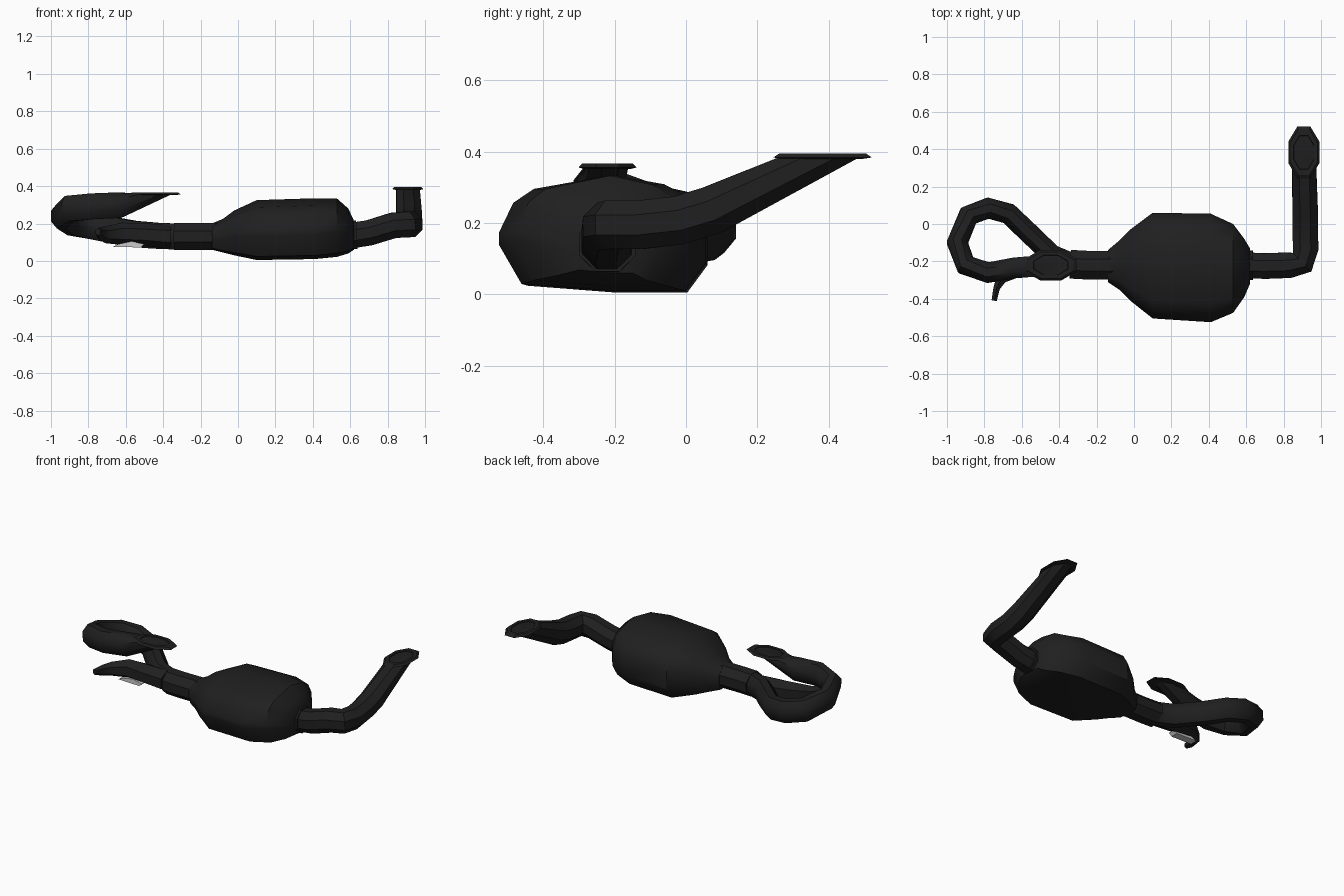
import bpy, bmesh, math
from mathutils import Vector

cube = bpy.data.objects.get("Cube")
if cube:
    bpy.data.objects.remove(cube)


def material(name, level):
    m = bpy.data.materials.new(name)
    m.use_nodes = True
    col = (level, level, level, 1)
    m.diffuse_color = col
    bsdf = m.node_tree.nodes["Principled BSDF"]
    bsdf.inputs["Base Color"].default_value = col
    bsdf.inputs["Roughness"].default_value = 0.7
    return m


BLACK = material("black_metal", 0.014)
GREY = material("light_grey", 0.6)


def loft(name, rings, mat=BLACK, angle=40):
    """Skin a list of equal-length point rings and cap both ends."""
    bm = bmesh.new()
    loops = [[bm.verts.new(p) for p in ring] for ring in rings]
    n = len(loops[0])
    for a, b in zip(loops, loops[1:]):
        for i in range(n):
            j = (i + 1) % n
            bm.faces.new((a[i], a[j], b[j], b[i]))
    bm.faces.new(loops[0][::-1])
    bm.faces.new(loops[-1])
    bmesh.ops.recalc_face_normals(bm, faces=bm.faces)
    me = bpy.data.meshes.new(name)
    bm.to_mesh(me)
    bm.free()
    me.materials.append(mat)
    ob = bpy.data.objects.new(name, me)
    bpy.context.collection.objects.link(ob)
    bpy.ops.object.select_all(action='DESELECT')
    ob.select_set(True)
    bpy.context.view_layer.objects.active = ob
    bpy.ops.object.shade_smooth_by_angle(angle=math.radians(angle))
    return ob


def ellipse(c, u, v, ru, rv, sides=8):
    c = Vector(c)
    pts = []
    for i in range(sides):
        a = 2 * math.pi * (i + 0.5) / sides
        pts.append(c + u * ru * math.cos(a) + v * rv * math.sin(a))
    return pts


def pipe(name, path, wide, tall, mouth=None):
    """Sweep an eight-sided tube; a mouth gives a level cut at the end."""
    pts = [Vector(p) for p in path]
    rings = []
    for i, p in enumerate(pts):
        before = (p - pts[max(i - 1, 0)]).normalized()
        after = (pts[min(i + 1, len(pts) - 1)] - p).normalized()
        t = (before + after).normalized()
        u = t.cross(Vector((0, 0, 1))).normalized()
        if mouth and i == len(pts) - 1:
            forward = Vector((t.x, t.y, 0)).normalized()
            rings.append(ellipse(p, u, -forward, mouth[0], mouth[1]))
        else:
            rings.append(ellipse(p, u, u.cross(t), wide, tall))
    return loft(name, rings)


def flange(name, c, rx, ry):
    """Thin bevelled oval rim with a sunken opening."""
    X, Y = Vector((1, 0, 0)), Vector((0, 1, 0))
    steps = [(0.8, -0.012), (1, -0.008), (0.88, 0.003), (0.66, 0.003), (0.6, -0.012)]
    loft(name, [ellipse(Vector(c) + Vector((0, 0, dz)), X, Y, rx * s, ry * s)
                for s, dz in steps], angle=25)


# Muffler body: one faceted section scaled along x
section = [(0, .5), (.07, .76), (.17, .88), (.55, 1), (.8, .92), (.93, .8),
           (1, .6), (1, .24), (.9, 0), (.55, 0), (.11, .06), (0, .4)]
stations = [  # x, y range, z range
    (-.14, -.31, -.14, .06, .2),
    (-.08, -.35, -.09, .045, .225),
    (-.02, -.41, -.03, .03, .27),
    (.1, -.505, .06, .005, .325),
    (.41, -.525, .055, .01, .335),
    (.53, -.475, .0, .022, .333),
    (.59, -.39, -.08, .04, .28),
    (.62, -.32, -.13, .06, .215)]
loft("muffler_body", [[(x, y0 + (y1 - y0) * s, z0 + (z1 - z0) * t) for s, t in section]
                      for x, y0, y1, z0, z1 in stations], angle=35)

# Pipe on the left with its collar and mouth
pipe("left_collar", [(.59, -.22, .138), (.635, -.22, .14)], .085, .082)
pipe("left_pipe", [(.6, -.22, .135), (.7, -.225, .15), (.83, -.22, .19),
                   (.9, -.205, .195), (.918, -.13, .195), (.915, -.02, .208),
                   (.915, .07, .235), (.908, .385, .39)], .074, .074, (.068, .12))
flange("left_flange", (.908, .383, .392), .09, .15)

# Pipe on the right, looping back over itself
pipe("right_neck", [(-.1, -.22, .13), (-.17, -.22, .13), (-.25, -.22, .13),
                    (-.34, -.215, .13)], .083, .078)
pipe("right_pipe", [(-.18, -.22, .13), (-.32, -.215, .13), (-.44, -.165, .135),
                    (-.56, -.05, .145), (-.67, .055, .165), (-.78, .085, .185),
                    (-.885, .045, .205), (-.945, -.1, .24), (-.9, -.22, .28),
                    (-.78, -.26, .292), (-.64, -.235, .298), (-.46, -.22, .362)],
     .06, .075, (.06, .125))
flange("right_flange", (-.445, -.22, .364), .15, .088)

# Hanger arm under the loop, ending in a thin hook
arm = [(-.36, -.22, .13, .07, .065), (-.5, -.225, .14, .07, .06),
       (-.62, -.235, .145, .055, .06), (-.71, -.29, .14, .035, .045),
       (-.735, -.345, .145, .02, .035), (-.748, -.41, .155, .016, .02)]
pipe_rings = []
for i, (x, y, z, w, h) in enumerate(arm):
    nxt, prv = arm[min(i + 1, len(arm) - 1)], arm[max(i - 1, 0)]
    t = Vector((nxt[0] - prv[0], nxt[1] - prv[1], 0)).normalized()
    up = Vector((0, 0, 1))
    pipe_rings.append(ellipse((x, y, z), t.cross(up), up, w, h, 6))
loft("hanger_arm", pipe_rings)

# Light clip beneath the arm
loft("hanger_clip", [[(x, y, z) for x, z in
                      ((-.67, .076), (-.52, .072), (-.5, .09), (-.57, .105), (-.64, .09))]
                     for y in (-.275, -.225)], GREY, 20)
